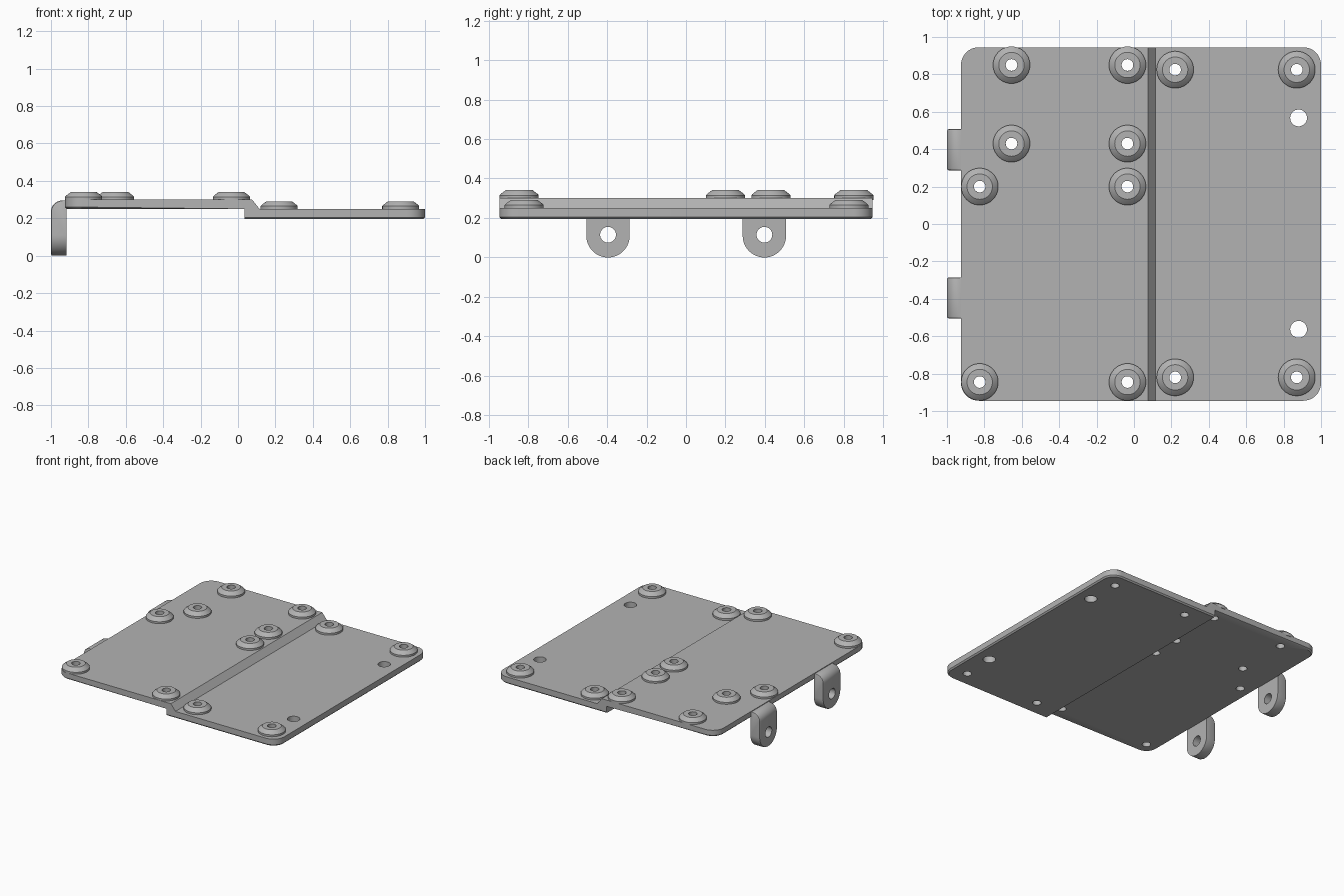
import bpy, bmesh
from math import pi, sin, cos
from mathutils import Matrix, Vector

if "Cube" in bpy.data.objects:
    bpy.data.objects.remove(bpy.data.objects["Cube"])

grey = bpy.data.materials.new("plain_grey")
grey.use_nodes = True
grey.diffuse_color = (0.45, 0.45, 0.45, 1)
grey.node_tree.nodes["Principled BSDF"].inputs["Base Color"].default_value = (0.45, 0.45, 0.45, 1)


def make_object(name, bm):
    bmesh.ops.recalc_face_normals(bm, faces=bm.faces)
    mesh = bpy.data.meshes.new(name)
    bm.to_mesh(mesh)
    bm.free()
    obj = bpy.data.objects.new(name, mesh)
    bpy.context.collection.objects.link(obj)
    mesh.materials.append(grey)
    return obj


def activate(obj):
    bpy.ops.object.select_all(action='DESELECT')
    obj.select_set(True)
    bpy.context.view_layer.objects.active = obj


def smooth(obj):
    activate(obj)
    bpy.ops.object.shade_smooth_by_angle(angle=0.5)


def extrude(points, offset):
    bm = bmesh.new()
    face = bm.faces.new([bm.verts.new(p) for p in points])
    new = bmesh.ops.extrude_face_region(bm, geom=[face])["geom"]
    bmesh.ops.translate(bm, verts=[v for v in new if isinstance(v, bmesh.types.BMVert)], vec=offset)
    bmesh.ops.recalc_face_normals(bm, faces=bm.faces)
    return bm


def bevel(bm, edges, width, segments):
    bmesh.ops.bevel(bm, geom=edges, offset=width, offset_type='OFFSET',
                    segments=segments, profile=0.5, affect='EDGES')


def drill(obj, holes, axis):
    """Cut round holes, given as (centre, radius), along one axis."""
    bm = bmesh.new()
    turn = Vector((0, 0, 1)).rotation_difference(axis).to_matrix().to_4x4()
    for centre, radius in holes:
        bmesh.ops.create_cone(bm, cap_ends=True, segments=32, radius1=radius, radius2=radius,
                              depth=0.6, matrix=Matrix.Translation(centre) @ turn)
    cutter = make_object("hole_cutter", bm)
    cutter.hide_render = True
    mod = obj.modifiers.new("holes", 'BOOLEAN')
    mod.operation, mod.solver, mod.object = 'DIFFERENCE', 'EXACT', cutter
    activate(obj)
    bpy.ops.object.modifier_apply(modifier=mod.name)
    bpy.data.objects.remove(cutter)


HALF, LEFT, RIGHT = 0.945, -0.925, 1.0
UPPER, LOWER = 0.30, 0.25
upper_bosses = [(-0.655, 0.85), (-0.035, 0.85), (-0.655, 0.43), (-0.035, 0.43),
                (-0.825, 0.2), (-0.035, 0.2), (-0.825, -0.845), (-0.035, -0.845)]
lower_bosses = [(x, y) for x in (0.22, 0.87) for y in (0.825, -0.82)]

# Stepped plate: side profile, rounded corners, chamfered underside rim
profile = [(LEFT, 0.25), (0.035, 0.25), (0.035, 0.195), (RIGHT, 0.195),
           (RIGHT, LOWER), (0.115, LOWER), (0.075, UPPER), (LEFT, UPPER)]
bm = extrude([(x, -HALF, z) for x, z in profile], (0, 2 * HALF, 0))
corners = [e for e in bm.edges
           if abs(e.verts[0].co.z - e.verts[1].co.z) > 0.01
           and all(v.co.x < -0.9 or v.co.x > 0.9 for v in e.verts)]
bevel(bm, corners, 0.095, 10)
bm.normal_update()
rim = []
for e in bm.edges:
    normals = [f.normal for f in e.link_faces]
    inner = all(abs(v.co.x - 0.035) < 0.01 for v in e.verts)
    if min(n.z for n in normals) < -0.9 and max(n.z for n in normals) > -0.1 and not inner:
        rim.append(e)
bevel(bm, rim, 0.01, 1)
plate = make_object("stepped_plate", bm)
holes = [((x, y, 0.25), 0.031) for x, y in upper_bosses + lower_bosses]
holes += [((0.88, y, 0.25), 0.045) for y in (0.567, -0.563)]
drill(plate, holes, Vector((0, 0, 1)))
smooth(plate)


# Raised bosses: turned rings with a bevelled shoulder and an open bore
def boss(name, x, y, z):
    rings = [(0.031, -0.01), (0.099, -0.01), (0.099, 0.015), (0.094, 0.021),
             (0.068, 0.041), (0.031, 0.041)]
    bm = bmesh.new()
    n = 40
    loops = [[bm.verts.new((x + r * cos(2 * pi * i / n), y + r * sin(2 * pi * i / n), z + h))
              for i in range(n)] for r, h in rings]
    for a, b in zip(loops, loops[1:] + loops[:1]):
        for i in range(n):
            j = (i + 1) % n
            bm.faces.new((a[i], a[j], b[j], b[i]))
    smooth(make_object(name, bm))


for i, (x, y) in enumerate(upper_bosses):
    boss(f"upper_boss_{i + 1}", x, y, UPPER)
for i, (x, y) in enumerate(lower_bosses):
    boss(f"lower_boss_{i + 1}", x, y, LOWER)

# Hanging tabs: round-ended lugs folded down from the plate's edge
for name, y in (("back_tab", 0.397), ("front_tab", -0.395)):
    r = 0.11
    arc = [(-1, y + r * cos(a), 0.115 + r * sin(a) - 0.005)
           for a in [pi + pi * i / 24 for i in range(25)]]
    bm = extrude([(-1, y - r, 0.295)] + arc + [(-1, y + r, 0.295)], (0.082, 0, 0))
    top = [e for e in bm.edges if all(v.co.z > 0.29 and v.co.x < -0.99 for v in e.verts)]
    bevel(bm, top, 0.06, 8)
    bm.normal_update()
    outline = [e for e in bm.edges if len(e.link_faces) == 2
               and e.calc_face_angle(0) > 1 and all(v.co.x < -0.93 for v in e.verts)]
    bevel(bm, outline, 0.01, 2)
    bmesh.ops.translate(bm, verts=bm.verts, vec=(0, 0, -min(v.co.z for v in bm.verts)))
    tab = make_object(name, bm)
    drill(tab, [((-0.96, y, 0.115), 0.04)], Vector((1, 0, 0)))
    smooth(tab)
